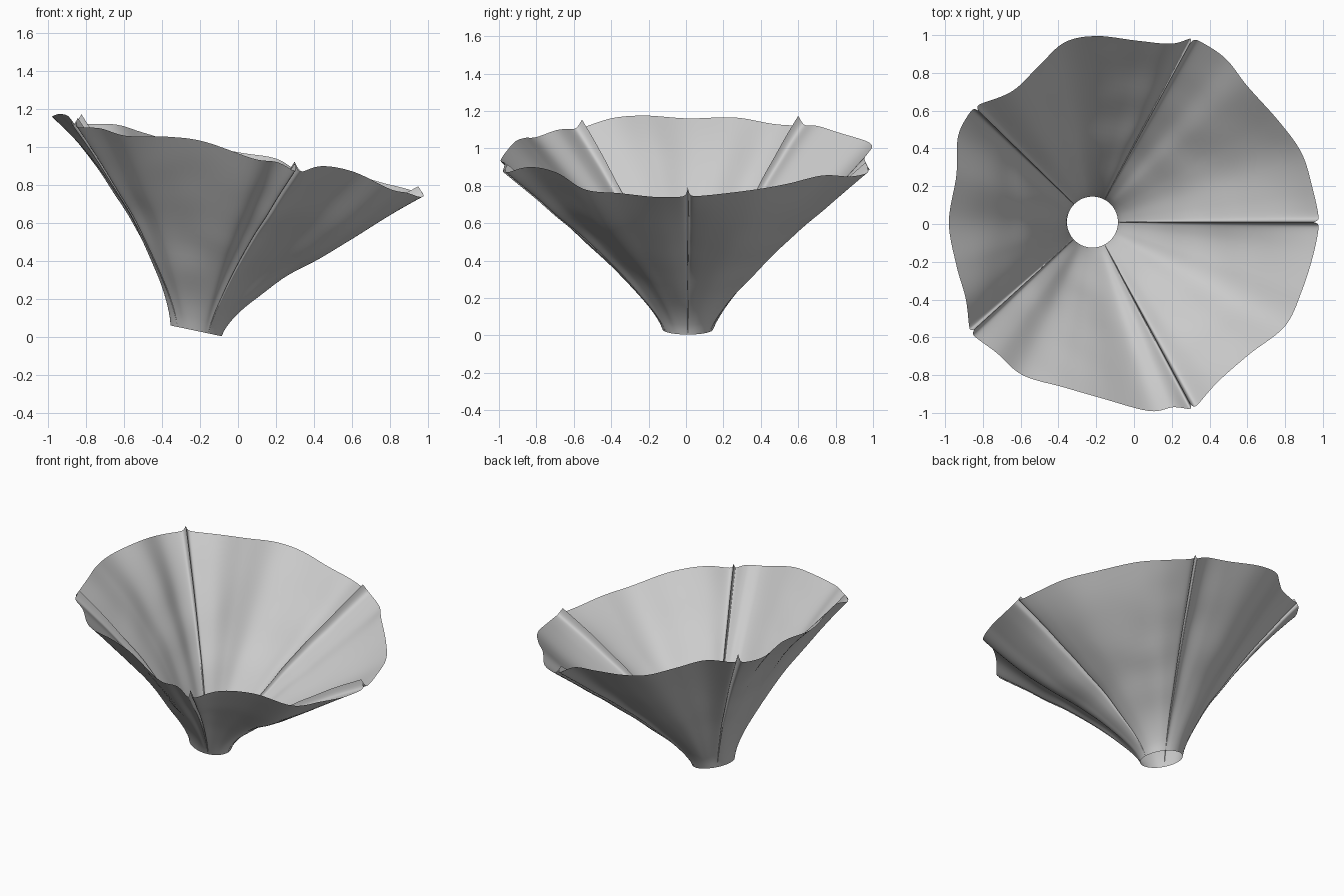
import bpy, bmesh, math
from mathutils import Vector, noise

if "Cube" in bpy.data.objects:
    bpy.data.objects.remove(bpy.data.objects["Cube"])

grey = bpy.data.materials.new("plain_grey")
grey.use_nodes = True
COLOUR = (0.6, 0.6, 0.6, 1)
grey.diffuse_color = COLOUR
grey.node_tree.nodes["Principled BSDF"].inputs["Base Color"].default_value = COLOUR

THROAT = Vector((-.22, .01, 0))
THROAT_RADIUS = .135
COLUMNS, ROWS = 64, 28

# Rim points where neighbouring petals meet
SEAMS = [(.985, .01, .74), (.315, .99, .87), (-.85, .625, 1.12),
         (-.87, -.58, 1.1), (.315, -.985, .86)]

# Wavy rim between the seams, petal by petal
RIMS = {
    "back_left_petal": [(.95, .17, .755), (.89, .37, .78), (.77, .54, .81),
                        (.6, .73, .855), (.48, .88, .85)],
    "back_petal": [(.2, .955, .94), (.02, .97, .97), (-.2, .995, 1.01),
                   (-.37, .96, 1.04), (-.51, .83, 1.08), (-.65, .7, 1.12)],
    "right_petal": [(-.93, .47, 1.13), (-.94, .26, 1.165), (-.98, .01, 1.16),
                    (-.94, -.22, 1.175), (-.89, -.4, 1.16)],
    "front_petal": [(-.73, -.68, 1.1), (-.59, -.8, 1.06), (-.37, -.865, 1.055),
                    (-.18, -.92, 1.03), (.08, -.99, .94), (.21, -.97, .92)],
    "front_left_petal": [(.44, -.84, .9), (.61, -.69, .87), (.8, -.54, .78),
                         (.89, -.35, .76), (.95, -.16, .74)],
}


def spline(points, u):
    """Smooth curve through the points, u from 0 to 1."""
    span = u * (len(points) - 1)
    i = min(int(span), len(points) - 2)
    t = span - i
    b, c = points[i], points[i + 1]
    a = points[i - 1] if i else b * 2 - c
    d = points[i + 2] if i + 2 < len(points) else c * 2 - b
    return b + (c - a) * t / 2 + (a * 2 - b * 5 + c * 4 - d) * t**2 / 2 \
        + (b * 3 - a - c * 3 + d) * t**3 / 2


def petal_point(rim, u, v):
    """Point on a petal: u across, v from throat to rim."""
    edge = spline(rim, u)
    out = Vector((edge.x - THROAT.x, edge.y - THROAT.y, 0)).normalized()
    base = THROAT + out * THROAT_RADIUS
    base.z = .06 - .21 * (base.x + .35)
    # The flare is stronger on the raised side
    flare = v ** (1.2 + out.x ** 2 * (.25 - .05 * out.x))
    p = base.lerp(edge, flare)
    p.z = base.z + (edge.z - base.z) * v
    # Folded lip along both seams, standing inwards
    inward = Vector((0, 0, .83)) - out * .55
    near = min(u, 1 - u)
    fold = .06 * math.exp(-near / .007) + .005 * math.exp(-(near / .04) ** 2)
    # Petals belly outwards on the low side and inwards on the raised side
    belly = (.015 + .045 * out.x) * math.sin(math.pi * u) * math.sin(math.pi * v * v)
    ripple = .012 * noise.noise(p * 4) * math.sin(math.pi * v)
    return p + inward * (fold * v + ripple - belly)


def make_petal(name, rim):
    bm = bmesh.new()
    grid = []
    for i in range(COLUMNS + 1):
        u = .5 - .5 * math.cos(math.pi * i / COLUMNS)
        grid.append([bm.verts.new(petal_point(rim, u, j / ROWS))
                     for j in range(ROWS + 1)])
    for left, right in zip(grid, grid[1:]):
        for j in range(ROWS):
            bm.faces.new((left[j], right[j], right[j + 1], left[j + 1]))
    mesh = bpy.data.meshes.new(name)
    bm.to_mesh(mesh)
    bm.free()
    mesh.materials.append(grey)
    mesh.shade_smooth()
    obj = bpy.data.objects.new(name, mesh)
    bpy.context.collection.objects.link(obj)


for k, (name, middle) in enumerate(RIMS.items()):
    ends = SEAMS[k], SEAMS[(k + 1) % len(SEAMS)]
    make_petal(name, [Vector(p) for p in (ends[0], *middle, ends[1])])
